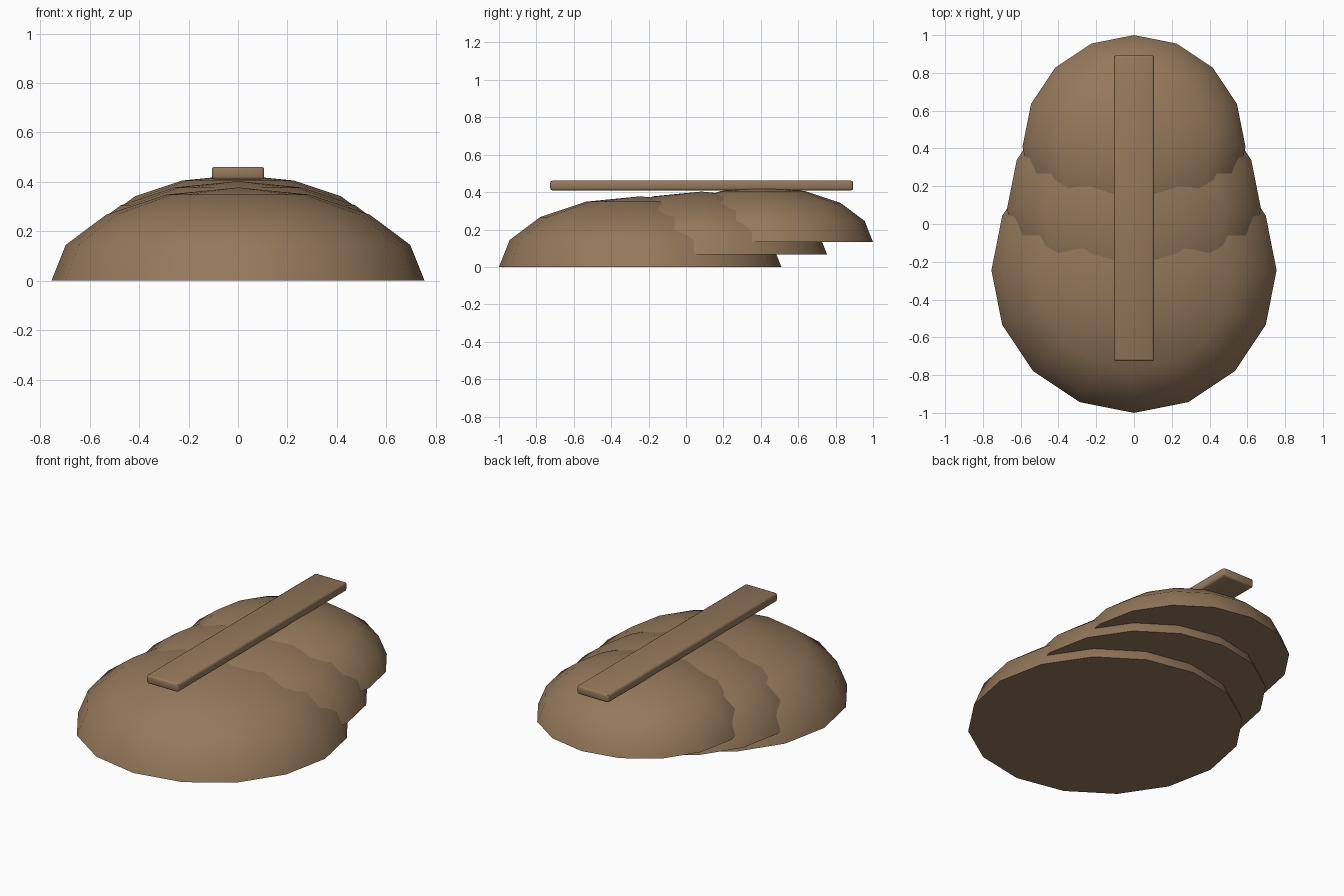
import bpy, bmesh

if "Cube" in bpy.data.objects:
    bpy.data.objects.remove(bpy.data.objects["Cube"])

brown = bpy.data.materials.new("warm brown")
brown.diffuse_color = (0.30, 0.19, 0.105, 1)
brown.use_nodes = True
brown.node_tree.nodes["Principled BSDF"].inputs["Base Color"].default_value = brown.diffuse_color


def finish(bm, name, angle):
    mesh = bpy.data.meshes.new(name)
    bm.to_mesh(mesh)
    bm.free()
    obj = bpy.data.objects.new(name, mesh)
    bpy.context.collection.objects.link(obj)
    mesh.materials.append(brown)
    bpy.ops.object.select_all(action='DESELECT')
    obj.select_set(True)
    bpy.context.view_layer.objects.active = obj
    bpy.ops.object.shade_smooth_by_angle(angle=angle)
    return obj


# Closed low-poly half dome standing on its flat underside
def dome(name, y, z, radius):
    bm = bmesh.new()
    bmesh.ops.create_uvsphere(bm, u_segments=16, v_segments=8, radius=1)
    bmesh.ops.delete(bm, geom=[v for v in bm.verts if v.co.z < -0.01], context='VERTS')
    bmesh.ops.holes_fill(bm, edges=[e for e in bm.edges if e.is_boundary], sides=0)
    for v in bm.verts:
        v.co = (v.co.x * radius, v.co.y * radius + y, v.co.z * radius * 0.5 + z)
    bmesh.ops.recalc_face_normals(bm, faces=bm.faces)
    finish(bm, name, 0.8)


# Three overlapping segments, each smaller, higher and further back
dome("front_shell", -0.245, 0.0, 0.755)
dome("middle_shell", 0.082, 0.067, 0.672)
dome("back_shell", 0.41, 0.133, 0.59)

# Long ridge plank with rounded edges
bm = bmesh.new()
bmesh.ops.create_cube(bm, size=1)
for v in bm.verts:
    v.co = (v.co.x * 0.212, v.co.y * 1.62 + 0.084, v.co.z * 0.052 + 0.435)
bmesh.ops.bevel(bm, geom=list(bm.edges), offset=0.012, segments=2,
                profile=0.5, affect='EDGES')
finish(bm, "ridge_plank", 0.8)
